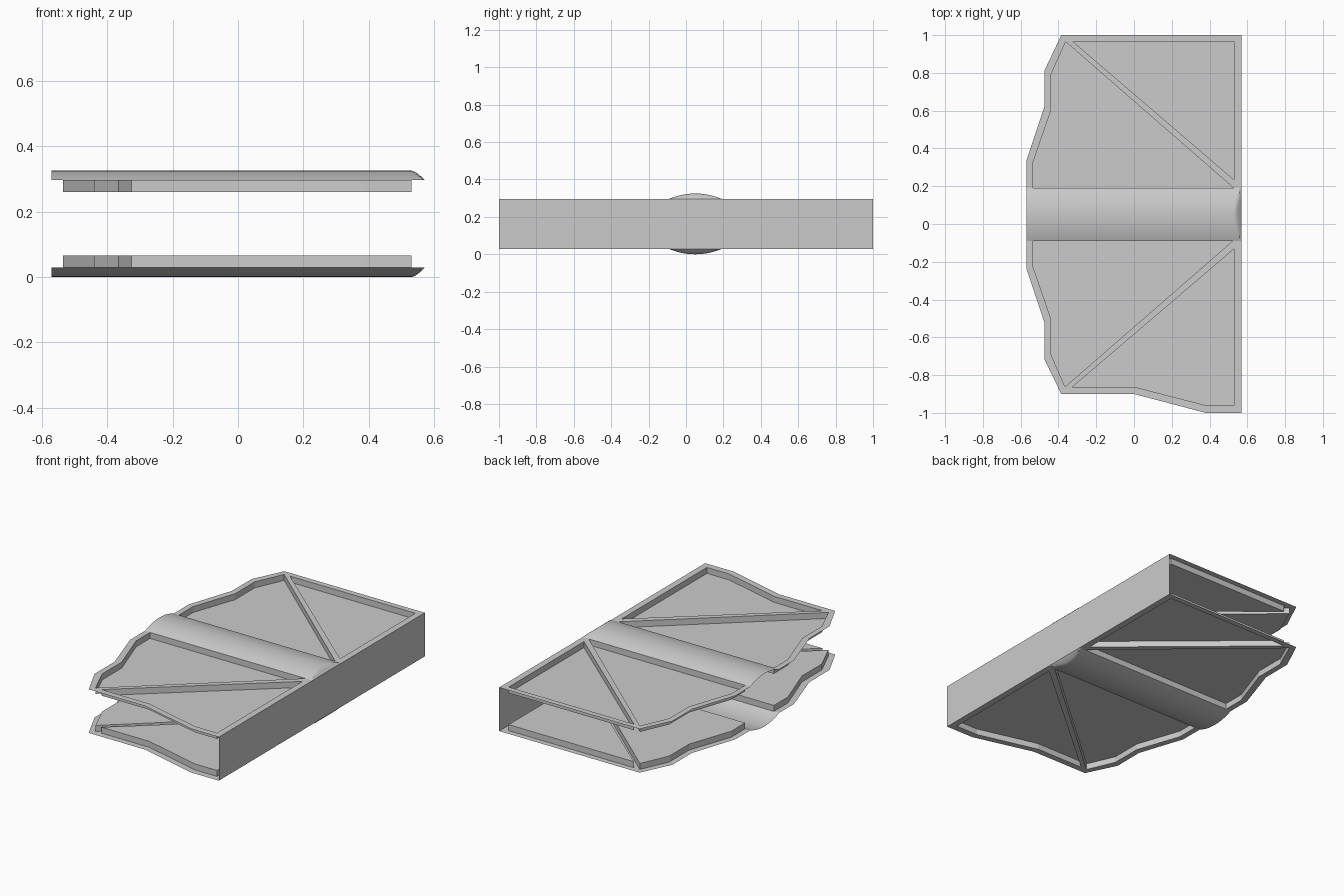
import bpy, bmesh
from mathutils import Vector
from mathutils.geometry import tessellate_polygon

if "Cube" in bpy.data.objects:
    bpy.data.objects.remove(bpy.data.objects["Cube"])

MID, RIM, FLOOR, TOP = 0.1625, 0.134, 0.097, 0.1625   # heights from mid-plane
Y0, Y1, X0, X1, XR = -0.09, 0.19, -0.57, 0.57, 0.53   # spine strip limits

# Upper half: outer border, web pocket beside spine, corner pocket
UP_OUT = [(X1, Y1), (X1, 1), (-.385, 1), (-.475, .81), (-.475, .62), (X0, .335), (X0, Y1)]
UP_A = [(-.535, Y1), (-.535, .325), (-.44, .6), (-.44, .79), (-.362, .965), (.528, Y1)]
UP_B = [(-.322, .965), (XR, .965), (XR, .234)]
# Lower half, with stepped outer edge
LO_OUT = [(X1, Y0), (X1, -1), (.38, -1), (0, -.9), (-.385, -.9), (-.475, -.715),
          (-.475, -.52), (X0, -.235), (X0, Y0)]
LO_A = [(-.535, Y0), (-.535, -.225), (-.44, -.5), (-.44, -.69), (-.365, -.862), (.522, Y0)]
LO_B = [(XR, -.132), (-.325, -.862), (0, -.862), (.38, -.96), (XR, -.96)]


def finish(name, bm, s=0):
    for f in bm.faces:
        f.normal_update()
        if f.normal.z * s < -1e-4:
            f.normal_flip()
    me = bpy.data.meshes.new(name)
    bm.to_mesh(me)
    bm.free()
    ob = bpy.data.objects.new(name, me)
    bpy.context.collection.objects.link(ob)
    return ob


def fill(bm, loops, z):
    vs = [bm.verts.new((x, y, z)) for l in loops for x, y in l]
    for t in tessellate_polygon([[Vector((x, y, 0)) for x, y in l] for l in loops]):
        bm.faces.new([vs[i] for i in t])


def frame(name, outer, a, b, s):
    # flat rim around both pockets, with the diagonal rib between them
    bm = bmesh.new()
    fill(bm, [outer + a, b], MID + s * RIM)
    finish(name, bm, s)


def pocket(name, pts, s):
    # recessed floor with upright walls
    bm = bmesh.new()
    fill(bm, [pts], MID + s * FLOOR)
    c = sum((Vector((x, y, MID)) for x, y in pts), Vector()) / len(pts)
    for i, p in enumerate(pts):
        q = pts[i - 1]
        f = bm.faces.new([bm.verts.new((x, y, MID + s * h)) for (x, y), h in
                          ((p, RIM), (q, RIM), (q, FLOOR), (p, FLOOR))])
        f.normal_update()
        if f.normal.dot(c - f.calc_center_median()) < 0:
            f.normal_flip()
    finish(name, bm, s)


def spine(name, s, n=10):
    # shallow arched spine with a rounded end where it meets the wall
    H, half, yc = TOP - RIM, (Y1 - Y0) / 2, (Y0 + Y1) / 2
    R = (half ** 2 + H ** 2) / (2 * H)
    ys = [-half + 2 * half * i / n for i in range(n + 1)]
    hs = [max(0, (R * R - y * y) ** .5 - (R - H)) for y in ys]
    ends = [(XR + (X1 - XR) * (1 - min(1, h / H)) ** .65, h) for h in hs[n // 2::-1]]
    st = [(X0, H)] + ends
    bm = bmesh.new()
    g = [[bm.verts.new((x, yc + y, MID + s * (RIM + min(h, e))))
          for y, h in zip(ys, hs)] for x, e in st]
    for i in range(len(g) - 1):
        for j in range(n):
            bm.faces.new((g[i][j], g[i + 1][j], g[i + 1][j + 1], g[i][j + 1]))
    ob = finish(name, bm, s)
    bpy.context.view_layer.objects.active = ob
    ob.select_set(True)
    bpy.ops.object.shade_smooth_by_angle(angle=.4)
    ob.select_set(False)


for side, s in (("top", 1), ("bottom", -1)):
    for half, o, a, b in (("back", UP_OUT, UP_A, UP_B), ("front", LO_OUT, LO_A, LO_B)):
        frame(f"{side}_{half}_rim", o, a, b, s)
        pocket(f"{side}_{half}_web_pocket", a, s)
        pocket(f"{side}_{half}_corner_pocket", b, s)
    spine(f"{side}_spine", s)

# Upright wall joining both panels
bm = bmesh.new()
bm.faces.new([bm.verts.new((X1, y, MID + h)) for y, h in
              ((-1, -RIM), (1, -RIM), (1, RIM), (-1, RIM))])
finish("edge_wall", bm)
